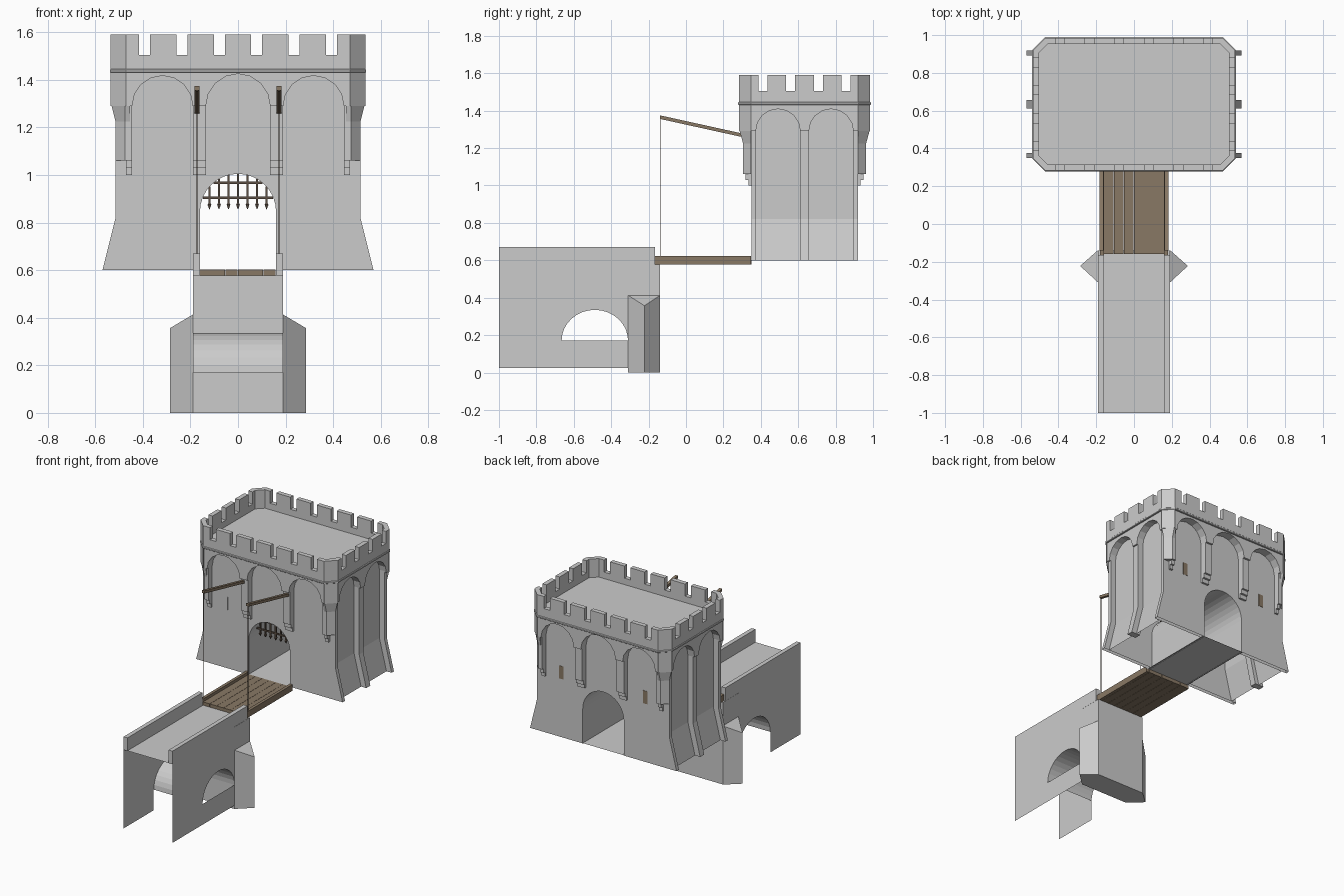
import bpy, bmesh
from math import sin, cos, pi, atan2, hypot
from mathutils import Matrix, Vector

if "Cube" in bpy.data.objects:
    bpy.data.objects.remove(bpy.data.objects["Cube"])

CY = 0.634                      # centre of gatehouse in y
HX, HY, CH = 0.535, 0.351, 0.065  # parapet half sizes and corner chamfer


def material(name, col):
    m = bpy.data.materials.new(name)
    m.diffuse_color = (*col, 1)
    m.use_nodes = True
    m.node_tree.nodes["Principled BSDF"].inputs["Base Color"].default_value = m.diffuse_color
    return m


WOOD = material("wood", (0.25, 0.19, 0.13))
DARK = material("dark_wood", (0.11, 0.08, 0.06))


def loft(name, rings, mat=None, caps=True, drop_z=None):
    """Skin a list of equal-length rings; drop_z removes flat faces at that height."""
    bm = bmesh.new()
    vs = [[bm.verts.new(p) for p in r] for r in rings]
    n = len(rings[0])
    for a, b in zip(vs, vs[1:]):
        for i in range(n):
            bm.faces.new((a[i], a[(i + 1) % n], b[(i + 1) % n], b[i]))
    if caps:
        bm.faces.new(vs[0])
        if len(vs) > 1:
            bm.faces.new(vs[-1])
    bmesh.ops.recalc_face_normals(bm, faces=bm.faces)
    if drop_z is not None:
        low = [f for f in bm.faces if all(abs(v.co.z - drop_z) < 1e-5 for v in f.verts)]
        bmesh.ops.delete(bm, geom=low, context='FACES')
    me = bpy.data.meshes.new(name)
    bm.to_mesh(me)
    bm.free()
    ob = bpy.data.objects.new(name, me)
    bpy.context.collection.objects.link(ob)
    if mat:
        me.materials.append(mat)
    return ob


def at(axis, p, d):
    return {'x': (d, p[0], p[1]), 'y': (p[0], d, p[1]), 'z': (p[0], p[1], d)}[axis]


def prism(name, pts, axis, a, b, **kw):
    return loft(name, [[at(axis, p, d) for p in pts] for d in (a, b)], **kw)


def sheet(name, pts, axis, d):
    return loft(name, [[at(axis, p, d) for p in pts]])


def box(name, x0, x1, y0, y1, z0, z1, mat=None):
    return prism(name, [(x0, y0), (x1, y0), (x1, y1), (x0, y1)], 'z', z0, z1, mat=mat)


def arc(c, z, r, n, rz=None):
    """Half circle from left to right."""
    return [(c - r * cos(pi * i / n), z + (rz or r) * sin(pi * i / n)) for i in range(n + 1)]


def octagon(d, z):
    x, y = HX - d, HY - d
    c = CH - d * 0.59
    q = [(x - c, -y), (x, -y + c), (x, y - c), (x - c, y)]
    q += [(-a, -b) for a, b in q]
    return [(a, b + CY, z) for a, b in q]


# Gatehouse body: core plus front and back walls, gate passage through, open below
def wall_outline(base, top):
    return ([(base, 0.6), (top, 0.82), (top, 1.43), (-top, 1.43), (-top, 0.82), (-base, 0.6),
             (-0.16, 0.6)] + arc(0, 0.845, 0.16, 16) + [(0.16, 0.6)])


prism("gatehouse_core", wall_outline(0.53, 0.475), 'y', 0.375, 0.893, caps=False, drop_z=0.6)
prism("front_wall", wall_outline(0.57, 0.515), 'y', 0.349, 0.375, drop_z=0.6)
prism("back_wall", wall_outline(0.57, 0.515), 'y', 0.893, 0.919, drop_z=0.6)
sheet("passage_floor", [(-0.17, 0.349), (0.17, 0.349), (0.17, 0.919), (-0.17, 0.919)], 'z', 0.602)

# Side buttresses in the middle of each flank
for s in (1, -1):
    prism("middle_buttress", [(s * 0.5, 0.6), (s * 0.57, 0.6), (s * 0.515, 0.82),
                              (s * 0.515, 1.43), (s * 0.45, 1.43), (s * 0.45, 0.82)],
          'y', CY - 0.023, CY + 0.023)


# Arcades carrying the parapet
def arcade(lo, hi, arches):
    pts = [(lo, 1.43), (lo, 1.29)]
    for c, r in arches:
        pts += arc(c, 1.29, r, 8)
    return pts + [(hi, 1.29), (hi, 1.43)]


front = arcade(-0.47, 0.47, [(-0.3175, 0.1275), (0, 0.135), (0.3175, 0.1275)])
side = arcade(CY - HY + CH, CY + HY - CH, [(CY - 0.142, 0.119), (CY + 0.142, 0.119)])
for s in (1, -1):
    prism("long_arcade", front, 'y', CY + s * 0.285, CY + s * 0.343)
    prism("flank_arcade", side, 'x', s * 0.475, s * 0.527)
    # Stepped corbels below the arcade piers
    for x0, x1 in ((-0.47, -0.445), (-0.19, -0.135), (0.135, 0.19), (0.445, 0.47)):
        for z0, z1, d in ((1.06, 1.29, 0.329), (1.03, 1.06, 0.315), (1.0, 1.03, 0.3)):
            ya, yb = sorted((CY + s * 0.28, CY + s * d))
            box("pier_corbel", x0, x1, ya, yb, z0, z1)

# Parapet: string course, low ring wall, roof
loft("string_course", [octagon(0, 1.43), octagon(-0.004, 1.433),
                       octagon(-0.004, 1.442), octagon(0, 1.446)], caps=False)
loft("parapet_wall", [octagon(0.06, 1.43), octagon(0, 1.43), octagon(0, 1.505),
                      octagon(0.032, 1.505), octagon(0.032, 1.46)], caps=False)
loft("roof", [octagon(0.032, 1.46)])

# Merlons along the sides
GX, GY, G = (0.078, 0.236, 0.393), (0.075, 0.222), 0.0235
for s in (1, -1):
    ya, yb = sorted((CY + s * HY, CY + s * (HY - 0.032)))
    gx = sorted([-g for g in GX] + list(GX))
    for a, b in zip(gx, gx[1:]):
        box("merlon_long_side", a + G, b - G, ya, yb, 1.505, 1.59)
    xa, xb = sorted((s * HX, s * (HX - 0.032)))
    gy = sorted([-g for g in GY] + list(GY))
    for a, b in zip(gy, gy[1:]):
        box("merlon_flank", xa, xb, CY + a + G, CY + b - G, 1.505, 1.59)

# Chamfered corners: corner merlon, corner block and tapering corbel
for sx in (1, -1):
    for sy in (1, -1):
        def corner(pts):
            return [(sx * u, CY + sy * v) for u, v in pts]
        t, gx0, gy0 = 0.032, GX[-1] + G, GY[-1] + G
        prism("corner_merlon", corner([
            (gx0, HY), (HX - CH, HY), (HX, HY - CH), (HX, gy0), (HX - t, gy0),
            (HX - t, HY - CH - 0.013), (HX - CH - 0.013, HY - t), (gx0, HY - t)]), 'z', 1.505, 1.59)
        up = corner([(0.47, HY), (HX, HY - CH), (0.47, HY - CH)])
        lo = corner([(0.455, 0.329), (0.475, 0.329), (0.515, 0.286), (0.455, 0.286)])
        prism("corner_block", up, 'z', 1.29, 1.43)
        top = corner([(0.455, HY - 0.01), (0.475, HY - 0.004), (0.531, 0.286), (0.455, 0.286)])
        loft("corner_corbel", [[(*p, z) for p in r]
                               for r, z in ((top, 1.29), (lo, 1.225), (lo, 1.06))])

# Arrow slits in front, small windows behind
for s in (1, -1):
    box("arrow_slit", s * 0.327 - 0.004, s * 0.327 + 0.004, 0.347, 0.36, 1.01, 1.1)
    box("back_window", s * 0.327 - 0.018, s * 0.327 + 0.018, 0.91, 0.921, 1.01, 1.1, WOOD)

# Portcullis with pointed bars
for i in range(-3, 4):
    x, w = i * 0.04, 0.005
    ztop = 0.845 + (0.16 ** 2 - x * x) ** 0.5

    def sq(k, z):
        return [(x - k, 0.42 - k, z), (x + k, 0.42 - k, z), (x + k, 0.42 + k, z), (x - k, 0.42 + k, z)]
    loft("portcullis_bar", [sq(0.0005, 0.855), sq(0.008, 0.875), sq(w, 0.88), sq(w, ztop)], DARK)
for z, h in ((0.905, 0.148), (0.968, 0.102)):
    box("portcullis_crossbar", -h, h, 0.415, 0.425, z - 0.005, z + 0.005, DARK)

# Drawbridge: planks between two side beams
for i in range(6):
    x = -0.16 + i * 0.32 / 6
    box("drawbridge_plank", x, x + 0.32 / 6 - 0.0015, -0.16, 0.349, 0.578, 0.602, WOOD)
for s in (1, -1):
    xa, xb = sorted((s * 0.16, s * 0.181))
    box("drawbridge_beam", xa, xb, -0.165, 0.347, 0.578, 0.622, WOOD)
    # Lifting boom and chain
    x = s * 0.172
    boom = [(-0.14, 1.375), (0.35, 1.267), (0.35, 1.248), (-0.14, 1.356)]
    prism("lifting_boom", boom, 'x', x - 0.01, x + 0.01, mat=WOOD)
    box("lifting_chain", x - 0.002, x + 0.002, -0.137, -0.133, 0.6, 1.36, DARK)

# Approach bridge: deck, side walls with an arch, vault and parapets
sheet("bridge_deck", [(-0.19, -1), (0.19, -1), (0.19, -0.16), (-0.19, -0.16)], 'z', 0.579)
vault = arc(-0.4875, 0.17, 0.1775, 16, 0.165)
spandrel = ([(-1, 0.025), (-1, 0.578), (-0.31, 0.578)] + vault[::-1] + [(-0.665, 0.025)])
for s in (1, -1):
    sheet("bridge_side_wall", spandrel, 'x', s * 0.19)
    xa, xb = sorted((s * 0.16, s * 0.19))
    box("bridge_parapet", xa, xb, -1, -0.165, 0.578, 0.67)
sheet("arch_low_wall", [(-0.665, 0.025), (-0.31, 0.025), (-0.31, 0.17), (-0.665, 0.17)], 'x', 0.19)
for (y0, z0), (y1, z1) in zip(vault, vault[1:]):
    loft("arch_vault", [[(-0.19, y0, z0), (0.19, y0, z0), (0.19, y1, z1), (-0.19, y1, z1)]])

# Bridge pier with pointed cutwaters
box("bridge_pier", -0.19, 0.19, -0.31, -0.14, 0, 0.577)
for s in (1, -1):
    loft("pier_cutwater", [
        [(s * 0.19, -0.31, 0), (s * 0.285, -0.222, 0), (s * 0.19, -0.138, 0)],
        [(s * 0.19, -0.31, 0.413), (s * 0.285, -0.222, 0.357), (s * 0.19, -0.138, 0.413)]])
